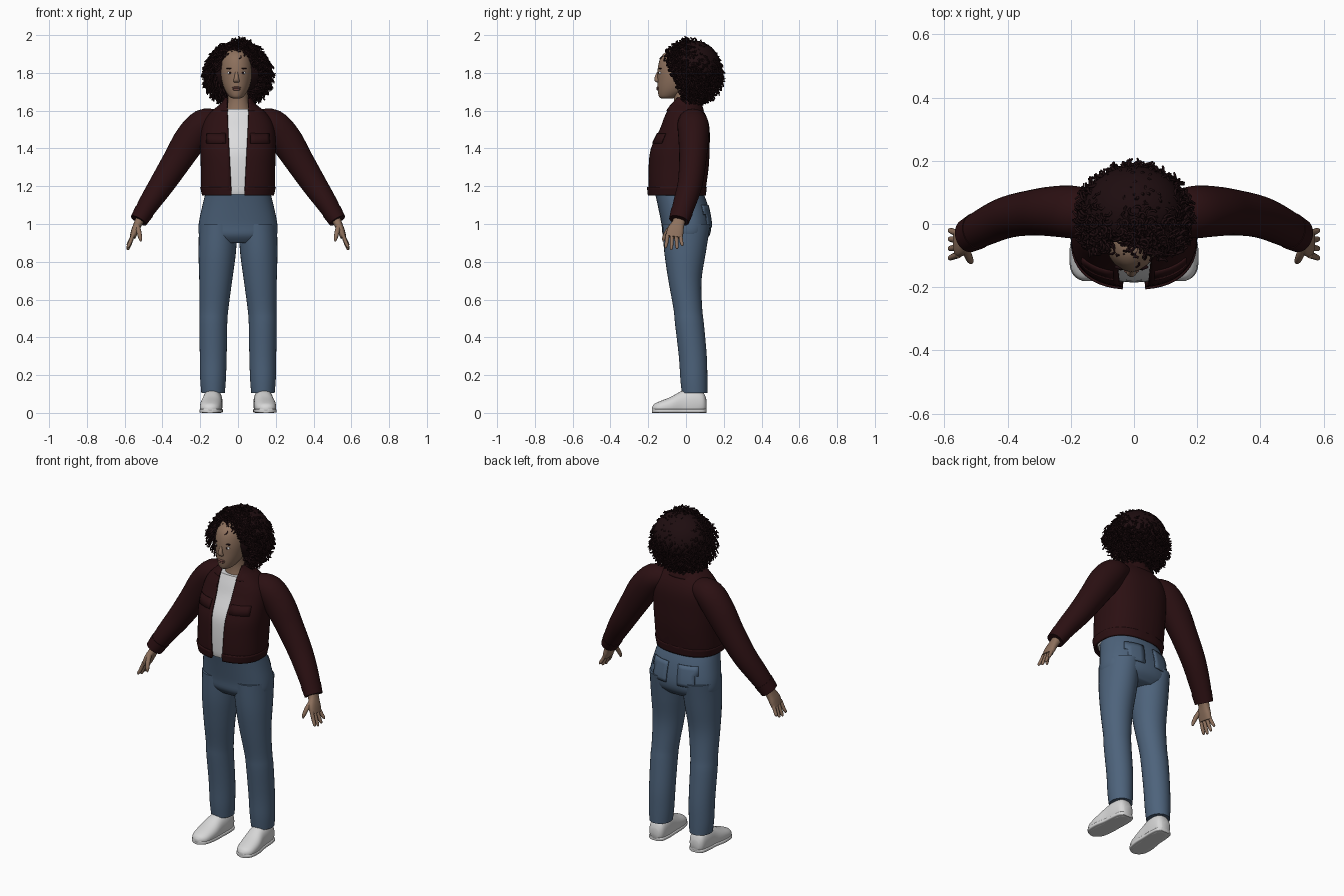
import bpy, bmesh, math, random
from mathutils import Vector

random.seed(4)
if "Cube" in bpy.data.objects:
    bpy.data.objects.remove(bpy.data.objects["Cube"])

X, Y, Z = Vector((1, 0, 0)), Vector((0, 1, 0)), Vector((0, 0, 1))
SIDES = (("left", 1), ("right", -1))


def material(name, rgb, rough=0.8):
    m = bpy.data.materials.new(name)
    m.use_nodes = True
    m.diffuse_color = (*rgb, 1)
    bsdf = m.node_tree.nodes["Principled BSDF"]
    bsdf.inputs["Base Color"].default_value = (*rgb, 1)
    bsdf.inputs["Roughness"].default_value = rough
    return m


MAROON = material("maroon jacket", (0.024, 0.005, 0.006))
HAIR = material("dark hair", (0.013, 0.004, 0.005))
DENIM = material("blue denim", (0.075, 0.125, 0.2))
SKIN = material("skin", (0.27, 0.165, 0.11))
LIP = material("lips", (0.2, 0.085, 0.07))
WHITE = material("white cotton", (0.72, 0.72, 0.73))
SHOE = material("white shoe", (0.68, 0.68, 0.68))


def finish(name, bm, mat):
    bmesh.ops.recalc_face_normals(bm, faces=bm.faces)
    mesh = bpy.data.meshes.new(name)
    bm.to_mesh(mesh)
    bm.free()
    mesh.materials.append(mat)
    obj = bpy.data.objects.new(name, mesh)
    bpy.context.collection.objects.link(obj)
    bpy.ops.object.select_all(action="DESELECT")
    obj.select_set(True)
    bpy.context.view_layer.objects.active = obj
    bpy.ops.object.shade_smooth_by_angle(angle=math.radians(50))
    return obj


def smooth_path(rows, steps):
    """Catmull-Rom interpolation through rows of numbers."""
    out = []
    for i in range(len(rows) - 1):
        a, b, c, d = (rows[max(0, min(len(rows) - 1, i + k))] for k in (-1, 0, 1, 2))
        for s in range(steps):
            t = s / steps
            out.append([q + 0.5 * t * (r - p + t * (2 * p - 5 * q + 4 * r - w + t * (3 * (q - r) + w - p)))
                        for p, q, r, w in zip(a, b, c, d)])
    return out + [list(rows[-1])]


def loft(name, rows, mat, ref=Y, tangent=None, power=2, seg=32, steps=4, caps=True, floor=False, slit=False):
    """Skin rounded cross-sections (x, y, z, half width, half depth) along a path."""
    rows = smooth_path(rows, steps)
    pts = [Vector(r[:3]) for r in rows]
    bm = bmesh.new()
    rings = []
    for i, r in enumerate(rows):
        t = tangent or (pts[min(i + 1, len(pts) - 1)] - pts[max(i - 1, 0)]).normalized()
        v = (ref - t * ref.dot(t)).normalized()
        u = t.cross(v)
        ring = []
        for k in range(seg):
            a = 2 * math.pi * k / seg
            c, s = math.cos(a), math.sin(a)
            p = pts[i] + u * r[3] * math.copysign(abs(c) ** (2 / power), c) \
                + v * r[4] * math.copysign(abs(s) ** (2 / power), s)
            if floor:
                p.z = max(p.z, 0)
            ring.append(bm.verts.new(p))
        rings.append(ring)
    for lo, hi in zip(rings, rings[1:]):
        for k in range(seg):
            n = (k + 1) % seg
            bm.faces.new((lo[k], lo[n], hi[n], hi[k]))
    if caps:
        bm.faces.new(rings[0])
        bm.faces.new(rings[-1])
    if slit:
        open_front(bm)
    return finish(name, bm, mat)


def open_front(bm):
    """Cut the widening gap down the front of the jacket."""
    for s in (1, -1):
        bmesh.ops.bisect_plane(bm, geom=bm.verts[:] + bm.edges[:] + bm.faces[:],
                               plane_co=(s * 0.035, 0, 1.16), plane_no=(s, 0, -0.05))
    gap = [f for f in bm.faces for c in [f.calc_center_median()]
           if c.y < -0.03 and abs(c.x) < 0.035 + 0.05 * (c.z - 1.16)]
    bmesh.ops.delete(bm, geom=gap, context="FACES")


def upright(rows):
    """Rows of (height, centre x, half width, front y, back y)."""
    return [(x, (f + b) / 2, z, w, (b - f) / 2) for z, x, w, f, b in rows]


def mirrored(rows, s):
    return [(s * r[0], *r[1:]) for r in rows]


def ball(name, co, radii, mat, detail=16):
    bm = bmesh.new()
    bmesh.ops.create_uvsphere(bm, u_segments=detail, v_segments=detail // 2, radius=1)
    for v in bm.verts:
        v.co = Vector(co) + Vector(a * b for a, b in zip(v.co, radii))
    return finish(name, bm, mat)


def thicken(obj, amount, offset):
    mod = obj.modifiers.new("Thickness", "SOLIDIFY")
    mod.thickness, mod.offset = amount, offset


def patch(name, src, rule, mat):
    """Raise a thin sewn-on panel from the faces of a garment."""
    bm = bmesh.new()
    bm.from_mesh(src.data)
    drop = [f for f in bm.faces if not rule(f.calc_center_median())]
    bmesh.ops.delete(bm, geom=drop, context="FACES")
    thicken(finish(name, bm, mat), 0.006, 1)


# Jacket body, waistband and collar
TORSO = [(1.155, 0, .185, -.195, .10), (1.19, 0, .195, -.2, .105), (1.3, 0, .197, -.2, .12),
         (1.4, 0, .2, -.188, .125), (1.5, 0, .195, -.142, .125), (1.56, 0, .172, -.12, .112),
         (1.61, 0, .125, -.1, .085), (1.645, 0, .075, -.082, .06)]
jacket = loft("jacket_body", upright(TORSO), MAROON, tangent=Z, power=2.4, seg=48, caps=False, slit=True)
band = loft("jacket_waistband", upright([(1.15, 0, .19, -.203, .105), (1.195, 0, .2, -.208, .11)]),
            MAROON, tangent=Z, power=2.4, seg=48, caps=False, slit=True)
collar = loft("jacket_collar", upright([(1.6, 0, .135, -.115, .095), (1.64, 0, .09, -.095, .08),
              (1.67, 0, .07, -.08, .06)]), MAROON, tangent=Z, caps=False, slit=True)
for part in (jacket, band, collar):
    thicken(part, 0.01, -1)
for side, s in SIDES:
    patch(side + "_chest_pocket_flap", jacket,
          lambda c: c.y < -.05 and .06 < s * c.x < .16 and 1.42 < c.z < 1.47, MAROON)

# Shirt under the jacket
loft("shirt", upright([(z, 0, w - .016, f + .016, b - .016) for z, _, w, f, b in TORSO[:-1]]),
     WHITE, tangent=Z, power=2.4)

# Sleeves and cuffs
ARM = [(.10, .03, 1.55, .055, .06), (.18, .037, 1.53, .08, .082), (.25, .04, 1.45, .086, .08),
       (.32, .036, 1.34, .077, .072), (.40, .022, 1.215, .067, .066), (.47, -.008, 1.11, .056, .06),
       (.522, -.035, 1.025, .045, .052)]
CUFF = [(.497, -.022, 1.066, .053, .059), (.526, -.037, 1.018, .047, .054)]
HAND = [(.515, -.032, 1.03, .026, .032), (.53, -.042, 1.0, .022, .034), (.545, -.056, .965, .02, .044),
        (.558, -.062, .93, .016, .043)]
for side, s in SIDES:
    loft(side + "_sleeve", mirrored(ARM, s), MAROON)
    loft(side + "_cuff", mirrored(CUFF, s), MAROON)
    # Palm, fingers and thumb
    loft(side + "_palm", mirrored(HAND, s), SKIN, power=2.5, seg=20)
    for name, off, length in (("index", -.035, .07), ("middle", -.012, .08), ("ring", .011, .075), ("little", .032, .058)):
        y = -.062 + off
        loft(f"{side}_{name}_finger", mirrored([
            (.555, y, .945, .01, .011), (.57, y + off * .15, .94 - length * .5, .01, .01),
            (.582, y + off * .3, .945 - length * .93, .008, .008),
            (.584, y + off * .3, .942 - length, .003, .003)], s), SKIN, seg=10, steps=3)
    loft(side + "_thumb", mirrored([(.535, -.07, .995, .014, .014), (.525, -.1, .96, .013, .012),
         (.517, -.117, .925, .01, .01), (.515, -.12, .908, .004, .004)], s), SKIN, seg=10, steps=3)

# Jeans
hips = loft("jeans_hips", upright([(1.18, 0, .168, -.168, .085), (1.1, 0, .188, -.15, .115), (1.0, 0, .208, -.13, .133),
            (.94, 0, .205, -.122, .125), (.9, 0, .17, -.09, .09)]), DENIM, tangent=Z, power=2.3, seg=48)
LEG = [(1.0, .104, .102, -.125, .13), (.85, .11, .099, -.115, .105), (.7, .118, .087, -.093, .082),
       (.55, .127, .076, -.066, .086), (.47, .131, .074, -.058, .095), (.3, .131, .071, -.038, .11),
       (.18, .132, .068, -.03, .113), (.105, .132, .062, -.022, .113)]
# Shoe profiles run from heel to toe
UPPER = [(.133, .108, .04, .025, .03), (.133, .09, .05, .045, .06), (.134, .04, .05, .052, .08),
         (.137, -.02, .045, .053, .072), (.143, -.08, .035, .058, .05), (.147, -.14, .025, .052, .036),
         (.148, -.168, .022, .035, .025), (.148, -.18, .02, .012, .01)]
for side, s in SIDES:
    loft(side + "_jeans_leg", mirrored(upright(LEG), s), DENIM, tangent=Z)
    patch(side + "_back_pocket", hips,
          lambda c: c.y > .05 and .045 < s * c.x < .14 and .99 < c.z < 1.1, DENIM)
    loft(side + "_shoe", mirrored(UPPER, s), SHOE, ref=Z, tangent=Y, power=2.3, floor=True)
    loft(side + "_shoe_sole", mirrored([(x, y, .011, w + .003, .011) for x, y, _, w, _ in UPPER], s),
         SHOE, ref=Z, tangent=Y, power=5)

# Neck, head and face
loft("neck", [(0, -.005, 1.56, .085, .075), (0, -.008, 1.62, .062, .058), (0, -.015, 1.68, .052, .05),
              (-.005, -.03, 1.74, .055, .055)], SKIN, tangent=Z)
loft("head", upright([(1.665, -.008, .02, -.13, -.07), (1.675, -.008, .038, -.143, -.04), (1.71, -.008, .062, -.15, .02),
     (1.76, -.008, .078, -.151, .05), (1.82, -.008, .084, -.15, .065), (1.88, -.008, .074, -.135, .055),
     (1.915, -.008, .045, -.1, .02), (1.925, -.008, .015, -.06, -.02)]), SKIN, tangent=Z)
loft("nose", [(-.008, -.143, 1.805, .008, .01), (-.008, -.153, 1.775, .012, .014),
              (-.008, -.152, 1.757, .017, .013), (-.008, -.146, 1.748, .01, .006)], SKIN, tangent=Z, seg=16)
ball("upper_lip", (-.008, -.148, 1.722, ), (.024, .009, .006), LIP)
ball("lower_lip", (-.008, -.147, 1.713), (.021, .009, .007), LIP)
for side, s in SIDES:
    x = -.008 + s * .034
    ball(side + "_eye", (x, -.136, 1.8), (.014, .009, .008), WHITE)
    ball(side + "_iris", (x, -.142, 1.8), (.006, .005, .006), HAIR)
    ball(side + "_eyebrow", (x, -.136, 1.823), (.02, .008, .004), HAIR)

# Hair: a solid core surrounded by loose coils
ball("hair_core", (0, .045, 1.825), (.16, .14, .145), HAIR, 32)
CENTRE, SIZE = Vector((0, .018, 1.812)), Vector((.19, .182, .178))


def covers_face(p):
    low = p.z < 1.875
    return low and (p.y < -.03 - .45 * (p.z - 1.66) or (abs(p.x + .01) < .075 and p.y < -.03))


curls = bpy.data.curves.new("hair_coils", "CURVE")
curls.dimensions = "3D"
curls.bevel_depth, curls.bevel_resolution, curls.use_fill_caps = 0.0065, 0, True
COUNT, STEPS = 1500, 13
for i in range(COUNT):
    h = 1 - 2 * (i + .5) / COUNT
    a = i * math.pi * (3 - math.sqrt(5))
    w = math.sqrt(1 - h * h)
    d = Vector((w * math.cos(a), w * math.sin(a), h))
    side_dir = d.cross(Z).normalized()
    up_dir = side_dir.cross(d)
    reach = random.uniform(.88, 1.05)
    if d.z > .3:  # parting dip
        reach -= .09 * math.exp(-((d.x * SIZE.x + .06) / .025) ** 2)
    phase, turns = random.uniform(0, 6.28), random.uniform(1.2, 2.2)
    path = []
    for k in range(STEPS):
        t = k / (STEPS - 1)
        ang = phase + turns * 2 * math.pi * t
        p = CENTRE + Vector(q * r for q, r in zip(d, SIZE)) * reach * (.62 + .38 * t)
        p += (side_dir * math.cos(ang) + up_dir * math.sin(ang)) * .01
        p.z -= .035 * t * t * w
        p.z = min(p.z, 1.993)
        path.append(p)
    if any(covers_face(p) for p in path[STEPS // 2:]):
        continue
    spline = curls.splines.new("POLY")
    spline.points.add(STEPS - 1)
    for k, p in enumerate(path):
        spline.points[k].co = (*p, 1)
        spline.points[k].radius = 1.1 - .6 * (k / STEPS) ** 2
curls.materials.append(HAIR)
bpy.context.collection.objects.link(bpy.data.objects.new("hair_coils", curls))
